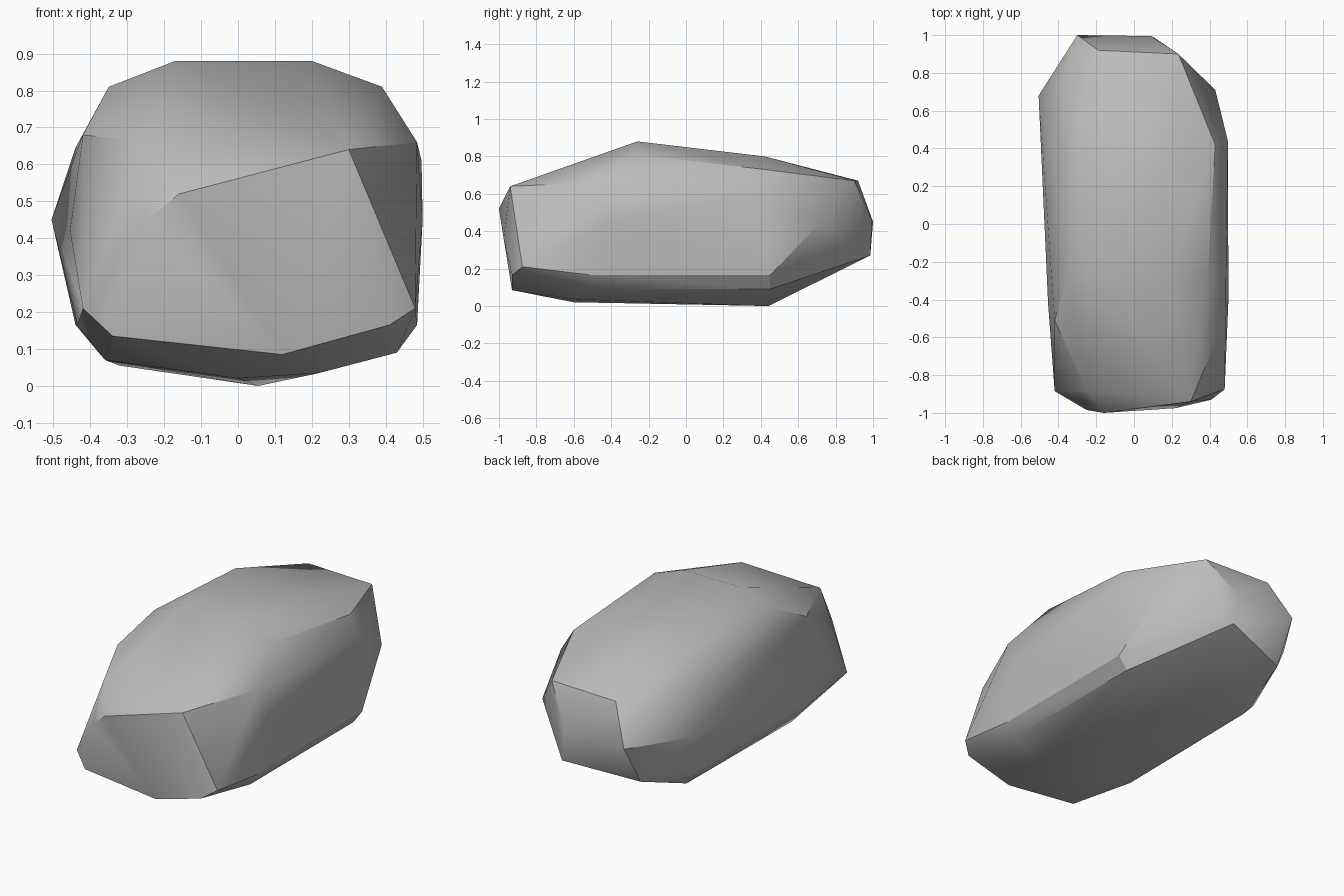
import bpy
import bmesh
import math

default_cube = bpy.data.objects.get("Cube")
if default_cube:
    bpy.data.objects.remove(default_cube, do_unlink=True)


def make_material(name, colour):
    material = bpy.data.materials.new(name)
    material.use_nodes = True
    material.diffuse_color = colour
    shader = material.node_tree.nodes["Principled BSDF"]
    shader.inputs["Base Color"].default_value = colour
    shader.inputs["Roughness"].default_value = 0.9
    return material


# Corners of the boulder in hundredths of a unit, grouped by region
crown = [(-17, -26, 88), (20, -26, 88), (39, -27, 81), (-35, -27, 81),
         (-31, 42, 80), (20, 42, 80), (43, 42, 73)]
front_end = [(30, -94, 64), (-25, -88, 66), (-16, -100, 52), (-25, -98.5, 44.5),
             (-42, -88.5, 21), (-34, -92.5, 13.5), (12, -93, 8.5),
             (41, -93, 16.5), (48, -87.5, 21), (22, -97.5, 36)]
back_end = [(23.5, 90, 67), (-19, 92, 67), (-35, 81, 63.5), (-30, 100, 45),
            (9, 99.5, 46), (11, 98.5, 27), (-31, 86, 21)]
left_flank = [(48.5, -50, 66), (50, -40, 45), (49.7, 44, 61), (43, 71, 44),
              (48.5, 45, 16.5), (48.5, -50, 16.5)]
right_flank = [(-42, -51, 68), (-45.5, -42, 42), (-44, 43, 64.5),
               (-50.5, 68, 45), (-43.5, -45, 16.5), (-44, 50, 16.5)]
underside = [(43, -50, 9), (43, 45, 9), (-36, -46, 7), (-36, 51, 8),
             (-32, 46, 5.5), (5.5, 44, 0), (0, -60, 2), (22, -58, 3.5)]


# Wrap the corners in a faceted shell
def build_boulder(name, regions, material):
    mesh = bpy.data.meshes.new(name)
    bm = bmesh.new()
    for region in regions:
        for corner in region:
            bm.verts.new([value / 100 for value in corner])
    hull = bmesh.ops.convex_hull(bm, input=bm.verts[:])
    loose = {item for item in hull["geom_interior"] + hull["geom_unused"]
             if isinstance(item, bmesh.types.BMVert)}
    bmesh.ops.delete(bm, geom=list(loose), context="VERTS")
    bmesh.ops.recalc_face_normals(bm, faces=bm.faces[:])
    bm.to_mesh(mesh)
    bm.free()
    mesh.materials.append(material)
    boulder = bpy.data.objects.new(name, mesh)
    bpy.context.collection.objects.link(boulder)
    return boulder


stone_grey = make_material("stone_grey", (0.5, 0.5, 0.5, 1.0))
boulder = build_boulder(
    "boulder",
    [crown, front_end, back_end, left_flank, right_flank, underside],
    stone_grey,
)

# Soft facets with crisp main ridges
bpy.ops.object.select_all(action="DESELECT")
boulder.select_set(True)
bpy.context.view_layer.objects.active = boulder
bpy.ops.object.shade_smooth_by_angle(angle=math.radians(32))
